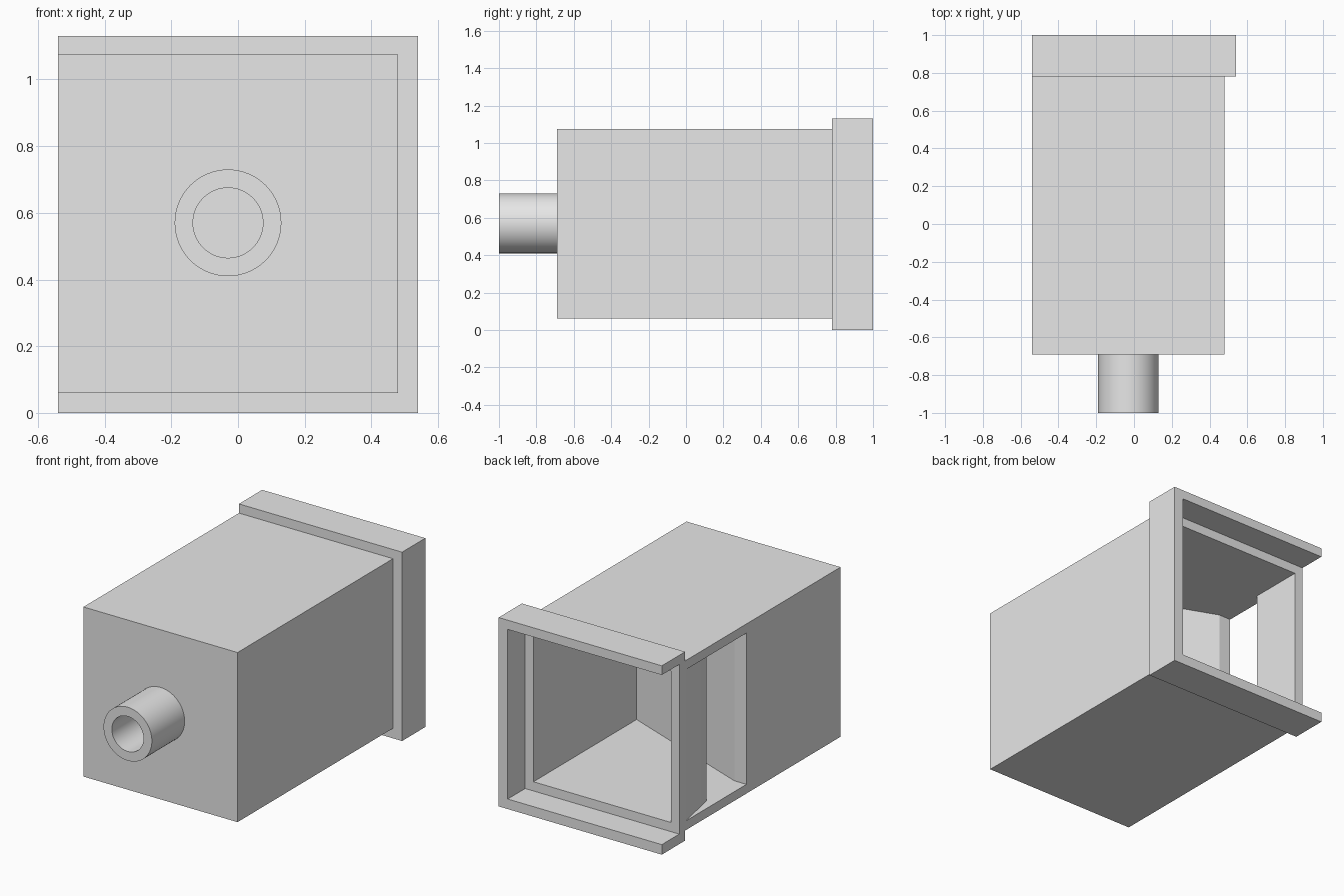
import bpy, bmesh, math
from mathutils import Matrix, Vector

if "Cube" in bpy.data.objects:
    bpy.data.objects.remove(bpy.data.objects["Cube"], do_unlink=True)

GREY = (0.8, 0.8, 0.8, 1)
grey = bpy.data.materials.new("plain_grey")
grey.use_nodes = True
grey.diffuse_color = GREY
grey.node_tree.nodes["Principled BSDF"].inputs["Base Color"].default_value = GREY


def make_object(name, bm):
    bmesh.ops.recalc_face_normals(bm, faces=bm.faces)
    mesh = bpy.data.meshes.new(name)
    bm.to_mesh(mesh)
    bm.free()
    mesh.materials.append(grey)
    obj = bpy.data.objects.new(name, mesh)
    bpy.context.collection.objects.link(obj)
    return obj


def prism(name, points, axis, start, end):
    """Extrude a flat outline along y (points are x, z) or z (points are x, y)."""
    bm = bmesh.new()
    place = (lambda a, b: (a, start, b)) if axis == "y" else (lambda a, b: (a, b, start))
    face = bm.faces.new([bm.verts.new(place(a, b)) for a, b in points])
    made = bmesh.ops.extrude_face_region(bm, geom=[face])["geom"]
    shift = Vector((0, end - start, 0) if axis == "y" else (0, 0, end - start))
    bmesh.ops.translate(bm, vec=shift, verts=[v for v in made if isinstance(v, bmesh.types.BMVert)])
    return make_object(name, bm)


def rod(name, radius, start, end):
    """Round bar along y on the spout axis."""
    bm = bmesh.new()
    matrix = Matrix.Translation((-0.03, (start + end) / 2, 0.57)) @ Matrix.Rotation(math.pi / 2, 4, "X")
    bmesh.ops.create_cone(bm, cap_ends=True, segments=64, radius1=radius, radius2=radius,
                          depth=end - start, matrix=matrix)
    return make_object(name, bm)


def cut(obj, cutter):
    mod = obj.modifiers.new("cut", "BOOLEAN")
    mod.operation = "DIFFERENCE"
    mod.solver = "EXACT"
    mod.object = cutter
    cutter.hide_render = True
    bpy.context.view_layer.update()
    deps = bpy.context.evaluated_depsgraph_get()
    mesh = bpy.data.meshes.new_from_object(obj.evaluated_get(deps))
    obj.modifiers.clear()
    obj.data = mesh


# Main box, with a cavity that has a slanted front and a side window
box_outline = [(-0.54, 0.06), (0.48, 0.06), (0.48, 1.075), (-0.54, 1.075)]
body = prism("box_body", box_outline, "y", -0.69, 0.835)
cavity_outline = [(0.425, 0.9), (0.425, -0.14), (-0.46, 0.2), (-0.6, 0.2), (-0.6, 0.88),
                  (-0.56, 0.88), (-0.485, 0.5), (-0.485, 0.9)]
cavity = prism("cavity_cutter", cavity_outline, "z", 0.115, 1.02)
cut(body, cavity)

# Hollow round spout on the front
spout = rod("front_spout", 0.16, -1, -0.69)
bore = rod("bore_cutter", 0.105, -1.1, -0.6)
cut(spout, bore)
cut(body, bore)

# Three-sided collar round the open back
collar_outline = [(-0.54, 0), (0.54, 0), (0.54, 1.13), (-0.54, 1.13),
                  (-0.54, 1.075), (0.48, 1.075), (0.48, 0.06), (-0.54, 0.06)]
prism("back_collar", collar_outline, "y", 0.78, 1)

for cutter in (cavity, bore):
    bpy.data.objects.remove(cutter, do_unlink=True)

# Smooth the round walls, keep the rims sharp
for obj in (spout, body):
    bpy.ops.object.select_all(action="DESELECT")
    obj.select_set(True)
    bpy.context.view_layer.objects.active = obj
    bpy.ops.object.shade_smooth_by_angle(angle=math.radians(15))
